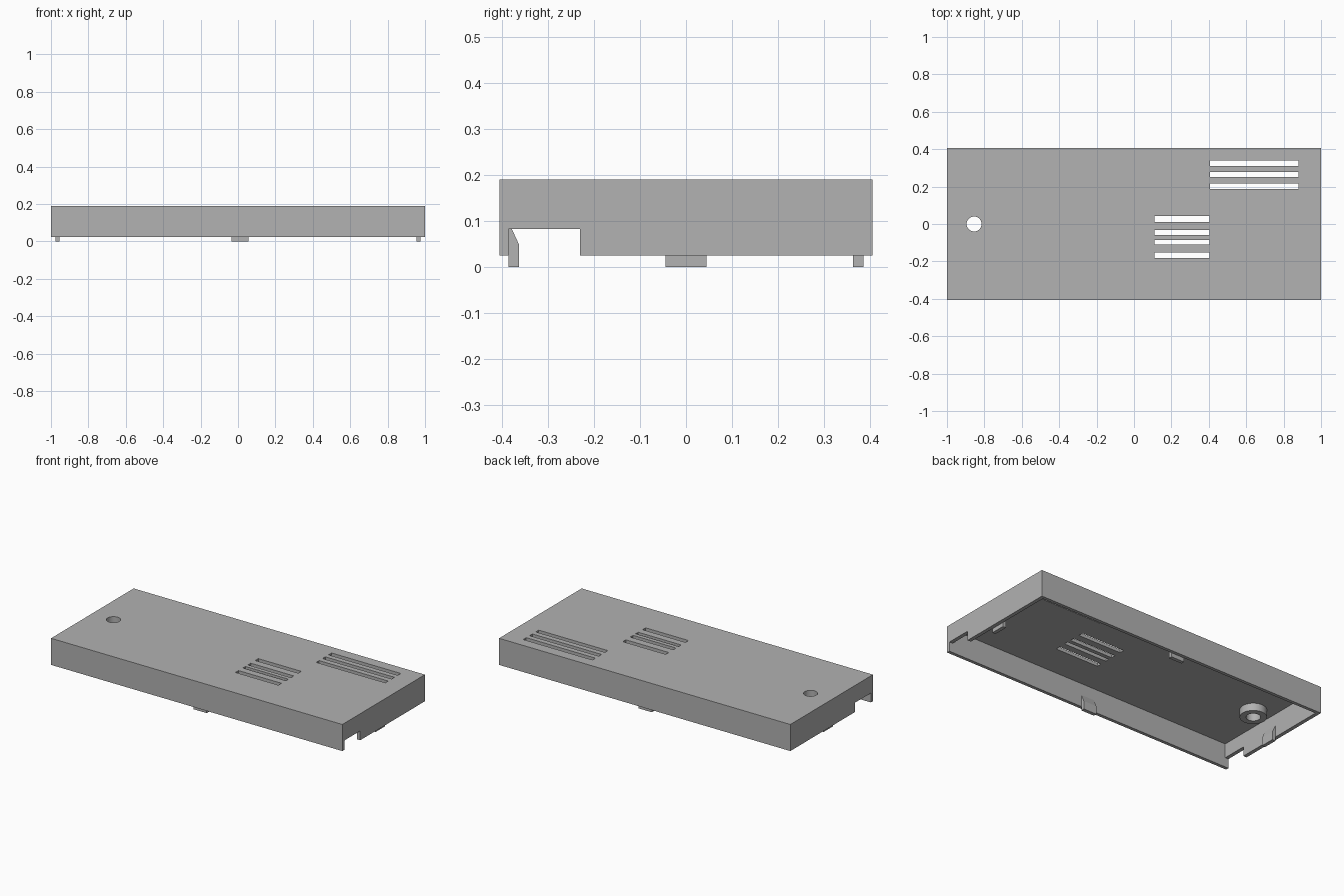
import bpy
from math import pi
from mathutils import Matrix, Vector

if "Cube" in bpy.data.objects:
    bpy.data.objects.remove(bpy.data.objects["Cube"], do_unlink=True)

grey = bpy.data.materials.new("plain grey")
grey.use_nodes = True
colour = (0.445, 0.445, 0.445, 1)
grey.diffuse_color = colour
grey.node_tree.nodes["Principled BSDF"].inputs["Base Color"].default_value = colour

TOP, RIM, CEILING = 0.19, 0.025, 0.17
IN_X, IN_Y = 0.977, 0.385


def box(name, x, y, z):
    """Box from (low, high) ranges on each axis."""
    lo, hi = Vector((x[0], y[0], z[0])), Vector((x[1], y[1], z[1]))
    bpy.ops.mesh.primitive_cube_add(size=1)
    ob = bpy.context.object
    ob.name = name
    ob.data.transform(Matrix.Translation((lo + hi) / 2) @ Matrix.Diagonal((*(hi - lo), 1)))
    ob.data.materials.append(grey)
    return ob


def cylinder(name, radius, low, high):
    bpy.ops.mesh.primitive_cylinder_add(vertices=48, radius=radius, depth=high - low)
    ob = bpy.context.object
    ob.name = name
    ob.data.transform(Matrix.Translation((-0.855, 0, (low + high) / 2)))
    ob.data.materials.append(grey)
    return ob


def combine(target, tool, operation):
    """Apply a boolean and discard the tool."""
    mod = target.modifiers.new("boolean", 'BOOLEAN')
    mod.operation, mod.object, mod.solver = operation, tool, 'EXACT'
    bpy.context.view_layer.objects.active = target
    bpy.ops.object.modifier_apply(modifier=mod.name)
    bpy.data.objects.remove(tool, do_unlink=True)


# Hollow cover, open underneath
cover = box("cover", (-1, 1), (-0.405, 0.405), (RIM, TOP))
combine(cover, box("cavity", (-IN_X, IN_X), (-IN_Y, IN_Y), (-0.1, CEILING)), 'DIFFERENCE')

# Cable notches through both ends
for x in (-1, 1):
    combine(cover, box("notch", (x - 0.1, x + 0.1), (-IN_Y, -0.23), (-0.1, 0.083)), 'DIFFERENCE')

# Screw boss under the top, with a hole right through
combine(cover, cylinder("boss", 0.075, 0.124, 0.18), 'UNION')
combine(cover, cylinder("hole", 0.04, 0, 0.3), 'DIFFERENCE')

# Two groups of ventilation slots
groups = [
    ((0.11, 0.405), ((0.012, 0.042), (-0.06, -0.032), (-0.11, -0.085), (-0.182, -0.152))),
    ((0.405, 0.88), ((0.31, 0.34), (0.25, 0.278), (0.188, 0.217))),
]
for x, rows in groups:
    for y in rows:
        combine(cover, box("slot", x, y, (0.15, 0.3)), 'DIFFERENCE')


# Snap clips: tapered profile standing on the inside of each wall
def clip(name, distance, angle, shift):
    profile = [(0, 0), (-0.022, 0), (-0.022, 0.05), (0, 0.098)]
    half = 0.045
    verts = [(s * half + shift, distance + d, z) for s in (-1, 1) for d, z in profile]
    n = len(profile)
    faces = [tuple(range(n))[::-1], tuple(range(n, 2 * n))]
    faces += [(i, (i + 1) % n, (i + 1) % n + n, i + n) for i in range(n)]
    mesh = bpy.data.meshes.new(name)
    mesh.from_pydata(verts, [], faces)
    mesh.transform(Matrix.Rotation(angle, 4, 'Z'))
    mesh.materials.append(grey)
    ob = bpy.data.objects.new(name, mesh)
    bpy.context.collection.objects.link(ob)
    bpy.context.view_layer.objects.active = ob
    bpy.ops.object.mode_set(mode='EDIT')
    bpy.ops.mesh.select_all(action='SELECT')
    bpy.ops.mesh.normals_make_consistent(inside=False)
    bpy.ops.object.mode_set(mode='OBJECT')


bpy.ops.object.select_all(action='DESELECT')
clip("back_clip", IN_Y, 0, 0.01)
clip("front_clip", IN_Y, pi, -0.01)
clip("left_clip", IN_X, -pi / 2, 0)
clip("right_clip", IN_X, pi / 2, 0)

# Smooth the round boss and hole, keep the edges sharp
bpy.ops.object.select_all(action='DESELECT')
cover.select_set(True)
bpy.context.view_layer.objects.active = cover
bpy.ops.object.shade_smooth_by_angle(angle=pi / 6)
